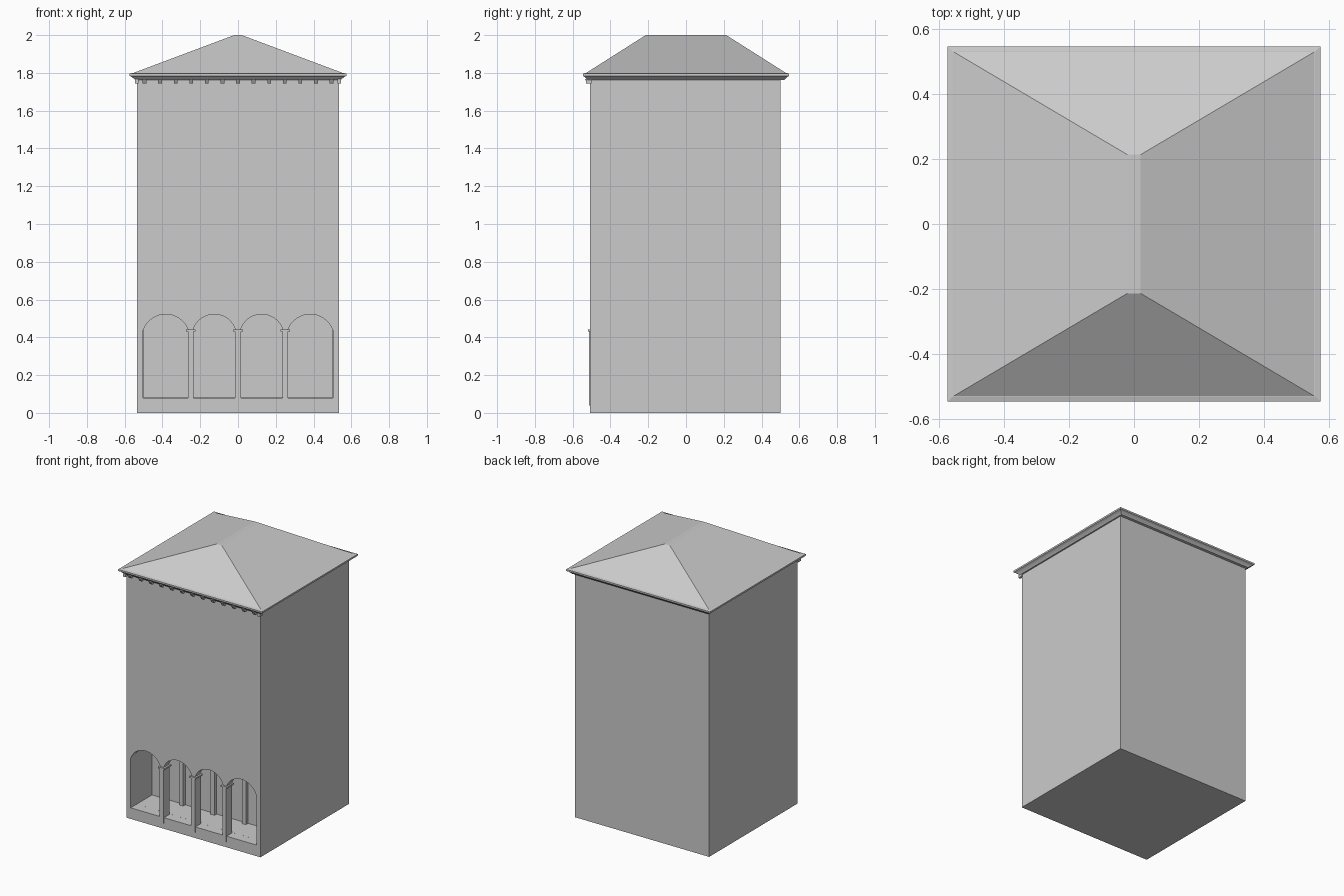
import bpy, bmesh, math

if "Cube" in bpy.data.objects:
    bpy.data.objects.remove(bpy.data.objects["Cube"])


def make_object(name, bm):
    bmesh.ops.recalc_face_normals(bm, faces=bm.faces)
    mesh = bpy.data.meshes.new(name)
    bm.to_mesh(mesh)
    bm.free()
    obj = bpy.data.objects.new(name, mesh)
    bpy.context.collection.objects.link(obj)
    return obj


def loft(name, rings):
    """Skin a list of equally long point loops and cap both ends."""
    bm = bmesh.new()
    loops = [[bm.verts.new(p) for p in ring] for ring in rings]
    n = len(loops[0])
    for a, b in zip(loops, loops[1:]):
        for i in range(n):
            j = (i + 1) % n
            bm.faces.new((a[i], a[j], b[j], b[i]))
    bm.faces.new(loops[0])
    bm.faces.new(loops[-1])
    return make_object(name, bm)


def rect(x0, x1, y0, y1, z):
    return [(x0, y0, z), (x1, y0, z), (x1, y1, z), (x0, y1, z)]


def box(name, x0, x1, y0, y1, z0, z1):
    return loft(name, [rect(x0, x1, y0, y1, z0), rect(x0, x1, y0, y1, z1)])


def cut(target, cutter):
    mod = target.modifiers.new("cut", "BOOLEAN")
    mod.operation = "DIFFERENCE"
    mod.solver = "EXACT"
    mod.object = cutter
    bpy.context.view_layer.objects.active = target
    bpy.ops.object.modifier_apply(modifier=mod.name)
    bpy.data.objects.remove(cutter)


# Main block with the room behind the arcade
FRONT, BACK = -0.508, 0.50
body = box("tower_body", -0.535, 0.535, FRONT, BACK, 0, 1.768)
cut(body, box("room_cutter", -0.501, 0.501, -0.45, -0.265, 0.0802, 0.53))

# Four arched openings through the front wall
for x0, x1 in [(-0.502, -0.263), (-0.239, -0.012), (0.012, 0.239), (0.263, 0.502)]:
    mid, half = (x0 + x1) / 2, (x1 - x0) / 2
    rise, spring = 0.085, 0.437
    radius = (half * half + rise * rise) / (2 * rise)
    sweep = math.asin(half / radius)
    outline = [(x0, 0.08), (x1, 0.08)]
    for i in range(17):
        a = sweep * (1 - i / 8)
        outline.append((mid + radius * math.sin(a),
                        spring + rise - radius + radius * math.cos(a)))
    cut(body, loft("arch_cutter", [[(x, y, z) for x, z in outline] for y in (-0.6, -0.44)]))

# Arcade piers, capitals and matching pilasters on the rear wall
for x in (-0.25, 0, 0.25):
    box("arcade_pier", x - 0.015, x + 0.015, -0.514, -0.445, 0.04, 0.432)
    box("pier_capital", x - 0.026, x + 0.026, -0.519, -0.44, 0.43, 0.441)
    box("rear_pilaster", x - 0.015, x + 0.015, -0.29, -0.26, 0.075, 0.432)
    box("pilaster_capital", x - 0.024, x + 0.024, -0.295, -0.26, 0.43, 0.441)

# Stepped cornice
profile = [(0.545, 0.52, 1.762), (0.55, 0.525, 1.768), (0.562, 0.535, 1.778),
           (0.574, 0.546, 1.784), (0.574, 0.546, 1.796), (0.556, 0.53, 1.80)]
loft("cornice", [rect(-x, x, -y, y, z) for x, y, z in profile])

# Hipped roof with a narrow flat ridge
loft("roof", [rect(-0.556, 0.556, -0.53, 0.53, 1.799), rect(-0.02, 0.02, -0.213, 0.213, 2.0)])

# Dentils along the front eave
COUNT = 13
for i in range(COUNT):
    x = -0.495 + 0.99 * i / (COUNT - 1)
    loft("dentil", [rect(x - 0.01, x + 0.01, -0.522, -0.50, 1.745),
                    rect(x - 0.01, x + 0.01, -0.536, -0.50, 1.768)])
for s in (-1, 1):
    a, b = sorted((s * 0.528, s * 0.545))
    box("end_dentil", a, b, -0.53, -0.50, 1.745, 1.768)
